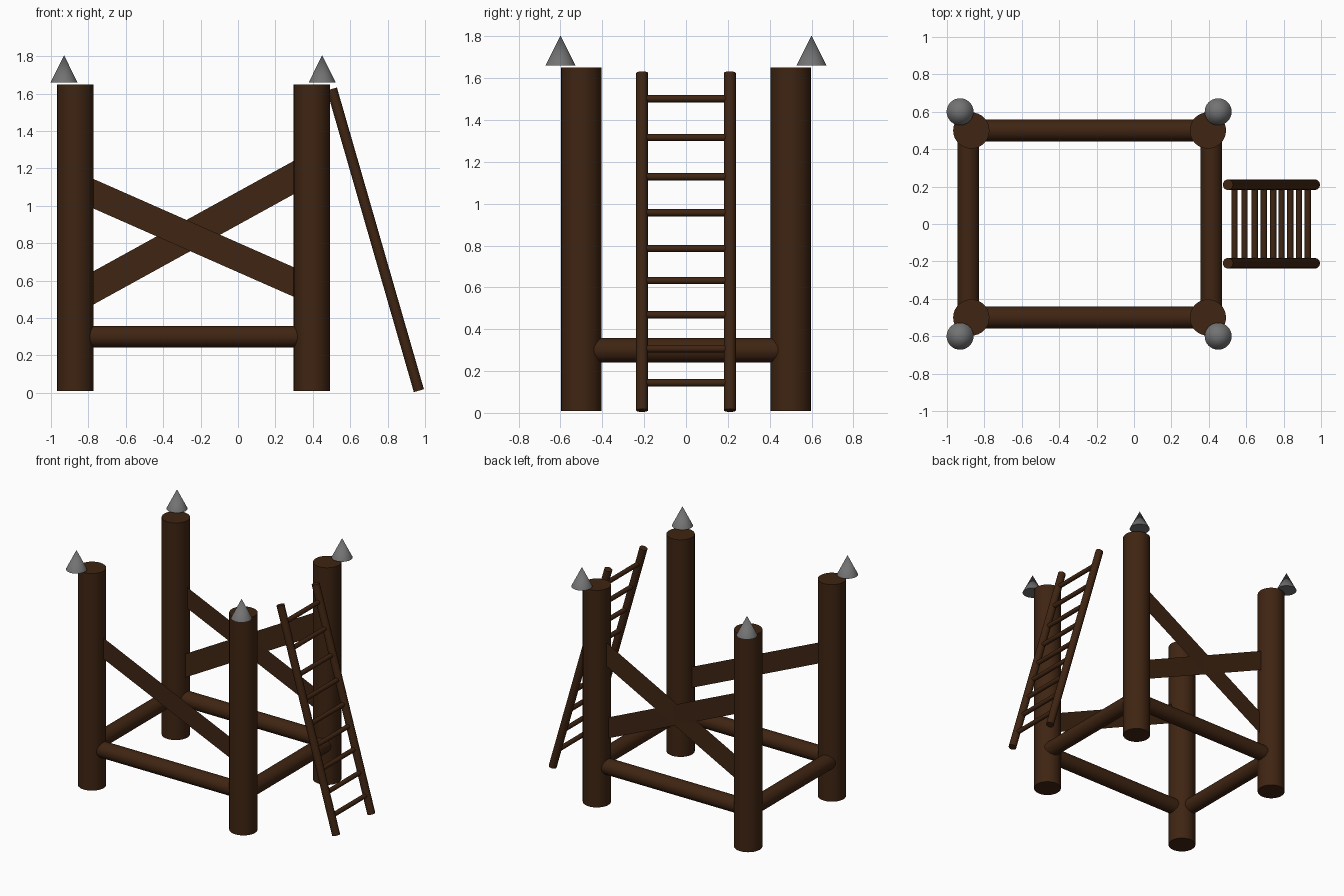
import bpy
import bmesh
from mathutils import Vector

cube = bpy.data.objects.get("Cube")
if cube:
    bpy.data.objects.remove(cube, do_unlink=True)


def make_material(name, rgb):
    mat = bpy.data.materials.new(name)
    mat.use_nodes = True
    mat.diffuse_color = (*rgb, 1)
    mat.node_tree.nodes["Principled BSDF"].inputs["Base Color"].default_value = (*rgb, 1)
    return mat


wood = make_material("dark wood", (0.05, 0.018, 0.006))
metal = make_material("grey metal", (0.17, 0.17, 0.17))


def rod(name, start, end, radius, mat=wood, tip=None, sides=32):
    """Round bar from start to end; tip=0 turns it into a cone."""
    start, end = Vector(start), Vector(end)
    axis = end - start
    bpy.ops.mesh.primitive_cone_add(
        vertices=sides, radius1=radius, radius2=radius if tip is None else tip,
        depth=axis.length, location=(start + end) / 2,
        rotation=axis.to_track_quat("Z", "Y").to_euler())
    obj = bpy.context.object
    obj.name = name
    obj.data.materials.append(mat)
    bpy.ops.object.shade_smooth_by_angle()
    return obj


def plank(name, start, end, height):
    """Thin flat brace standing upright between two points."""
    bm = bmesh.new()
    half = Vector((0, 0, height / 2))
    start, end = Vector(start), Vector(end)
    bm.faces.new([bm.verts.new(p) for p in
                  (start - half, end - half, end + half, start + half)])
    mesh = bpy.data.meshes.new(name)
    bm.to_mesh(mesh)
    bm.free()
    mesh.materials.append(wood)
    bpy.context.collection.objects.link(bpy.data.objects.new(name, mesh))


LEFT, RIGHT, DEPTH = 0.395, -0.87, 0.5

# Corner posts with pointed metal caps set towards the outer corners
for side, x, cap_x in (("left", LEFT, 0.45), ("right", RIGHT, -0.93)):
    for end, s in (("front", -1), ("back", 1)):
        rod(f"{end}_{side}_post", (x, s * DEPTH, 0.01), (x, s * DEPTH, 1.65), 0.097)
        rod(f"{end}_{side}_spike", (cap_x, s * 0.6, 1.66), (cap_x, s * 0.6, 1.805),
            0.072, metal, 0)

# Low round rails around the base
for end, s in (("front", -1), ("back", 1)):
    rod(f"{end}_rail", (RIGHT, s * DEPTH, 0.3), (LEFT, s * DEPTH, 0.3), 0.058)
for side, x in (("left", 0.413), ("right", -0.886)):
    rod(f"{side}_rail", (x, -0.46, 0.3), (x, 0.46, 0.3), 0.058)

# Diagonal braces: one at the front, a crossed pair at the back
for end, s in (("front", -1), ("back", 1)):
    plank(f"{end}_falling_brace", (-0.83, s * DEPTH, 1.09), (0.35, s * DEPTH, 0.57), 0.158)
plank("back_rising_brace", (-0.83, 0.48, 0.53), (0.35, 0.52, 1.18), 0.178)

# Leaning ladder
top, foot = Vector((0.502, 0, 1.625)), Vector((0.967, 0, 0.012))
for side, y in (("back", 0.21), ("front", -0.21)):
    offset = Vector((0, y, 0))
    rod(f"ladder_{side}_pole", foot + offset, top + offset, 0.028, sides=24)
for i, z in enumerate((0.144, 0.306, 0.469, 0.632, 0.785, 0.957, 1.129, 1.316, 1.502)):
    p = foot.lerp(top, (z - foot.z) / (top.z - foot.z))
    rod(f"ladder_rung_{i + 1}", (p.x, -0.2, z), (p.x, 0.2, z), 0.017, sides=16)
